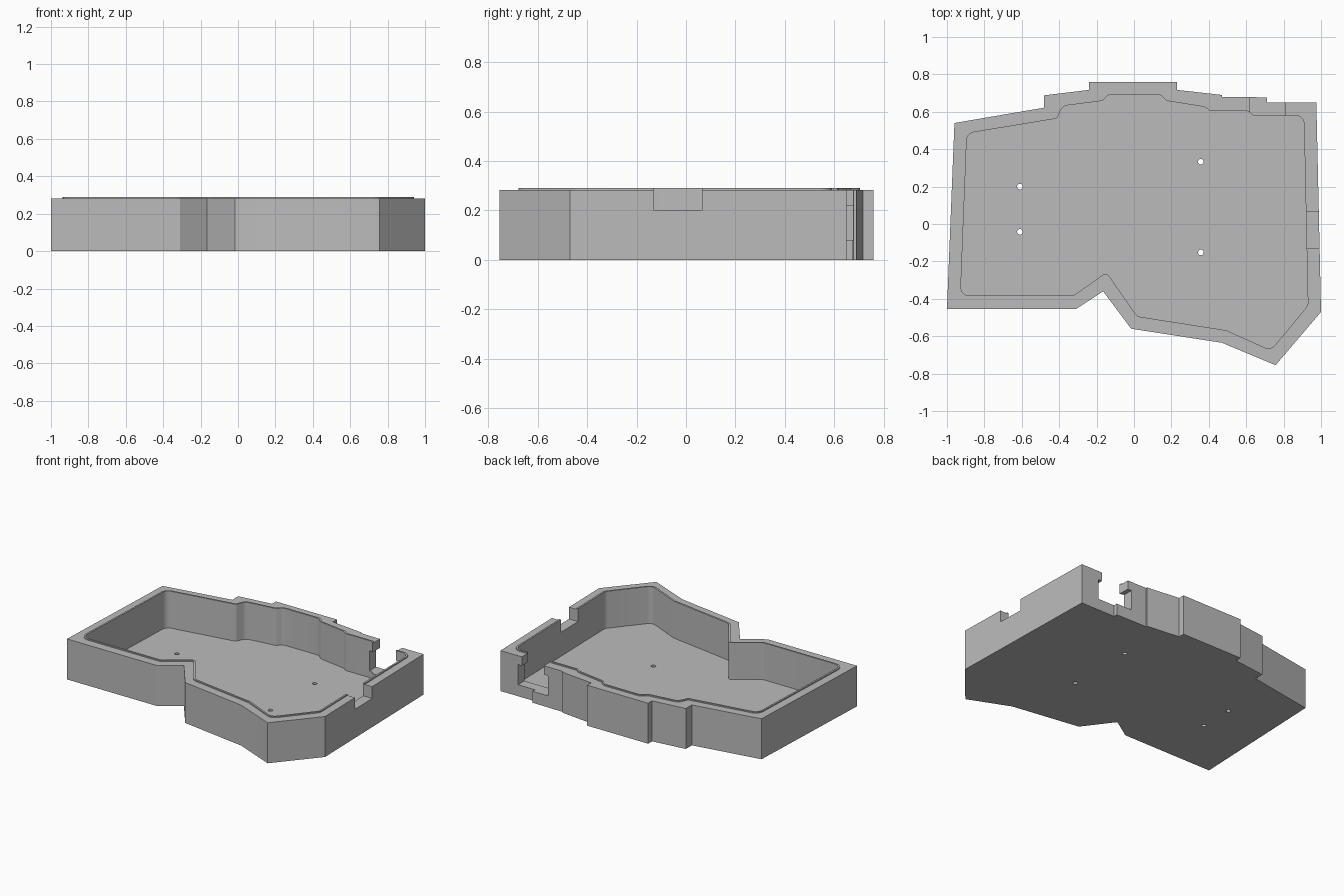
import bpy, bmesh, math
from mathutils import Vector

if "Cube" in bpy.data.objects:
    bpy.data.objects.remove(bpy.data.objects["Cube"], do_unlink=True)

grey = bpy.data.materials.new("plain grey")
grey.use_nodes = True
grey.diffuse_color = (0.5, 0.5, 0.5, 1)
grey.node_tree.nodes["Principled BSDF"].inputs["Base Color"].default_value = grey.diffuse_color


def offset(points, dist):
    """Move every side of a counter-clockwise outline inwards."""
    pts = [Vector(p) for p in points]
    out = []
    for i, p in enumerate(pts):
        a = (p - pts[i - 1]).normalized()
        b = (pts[(i + 1) % len(pts)] - p).normalized()
        na, nb = Vector((-a.y, a.x)), Vector((-b.y, b.x))
        out.append(p + (na + nb) * dist / (1 + na.dot(nb)))
    return out


def rounded(points, convex, concave, steps=5):
    """Round the corners of an outline with arcs."""
    pts = [Vector(p) for p in points]
    out = []
    for i, p in enumerate(pts):
        to_prev, to_next = pts[i - 1] - p, pts[(i + 1) % len(pts)] - p
        turn = to_next.cross(to_prev)
        radius = convex if turn > 0 else concave
        half = to_prev.angle(to_next) / 2
        reach = min(radius / math.tan(half), to_prev.length * 0.45, to_next.length * 0.45)
        start = p + to_prev.normalized() * reach
        end = p + to_next.normalized() * reach
        bisector = (to_prev.normalized() + to_next.normalized()).normalized()
        centre = p + bisector * reach / math.cos(half)
        sweep = (start - centre).angle_signed(end - centre)
        for k in range(steps + 1):
            t = -sweep * k / steps
            d = start - centre
            out.append(centre + Vector((d.x * math.cos(t) - d.y * math.sin(t),
                                        d.x * math.sin(t) + d.y * math.cos(t))))
    return out


def prism(name, points, bottom, top):
    bm = bmesh.new()
    face = bm.faces.new([bm.verts.new((p[0], p[1], bottom)) for p in points])
    raised = bmesh.ops.extrude_face_region(bm, geom=[face])["geom"]
    bmesh.ops.translate(bm, vec=(0, 0, top - bottom),
                        verts=[v for v in raised if isinstance(v, bmesh.types.BMVert)])
    bmesh.ops.recalc_face_normals(bm, faces=bm.faces)
    mesh = bpy.data.meshes.new(name)
    bm.to_mesh(mesh)
    bm.free()
    mesh.materials.append(grey)
    obj = bpy.data.objects.new(name, mesh)
    bpy.context.collection.objects.link(obj)
    return obj


def box(name, x0, x1, y0, y1, z0, z1):
    return prism(name, [(x0, y0), (x1, y0), (x1, y1), (x0, y1)], z0, z1)


def combine(target, tool, operation):
    mod = target.modifiers.new(tool.name, 'BOOLEAN')
    mod.operation, mod.solver, mod.object = operation, 'EXACT', tool
    tool.hide_render = True
    bpy.context.view_layer.objects.active = target
    bpy.ops.object.modifier_apply(modifier=mod.name)
    bpy.data.objects.remove(tool, do_unlink=True)


# Outer wall outline and the rim outline just inside it
outer = [(-1, -.455), (-.31, -.455), (-.165, -.36), (-.015, -.56), (.47, -.635),
         (.757, -.755), (1, -.47), (.975, .65), (.71, .65), (.71, .677), (.47, .68),
         (.47, .69), (.23, .717), (.23, .76), (-.24, .76), (-.24, .717),
         (-.48, .688), (-.48, .622), (-.96, .54)]
rim = [(-.94, -.395), (-.32, -.395), (-.15, -.275), (.01, -.505), (.49, -.58),
       (.735, -.69), (.942, -.44), (.92, .592), (.64, .592), (.615, .617), (.41, .617),
       (.385, .637), (.18, .67), (.145, .705), (-.14, .705), (-.175, .67),
       (-.39, .642), (-.42, .575), (-.905, .495)]

# Tray body with a thin raised rim around the hollow
case = prism("case_tray", outer, 0, .282)
combine(case, prism("raised_rim", rounded(rim, .055, .012), .15, .29), 'UNION')
combine(case, prism("hollow", rounded(offset(rim, .012), .045, .02), .033, .4), 'DIFFERENCE')

# Side notch, and back port slot that widens below its top
combine(case, box("side_notch", .85, 1.1, -.13, .065, .2, .4), 'DIFFERENCE')
combine(case, box("port_slot", .62, .81, .5, .8, .08, .4), 'DIFFERENCE')
combine(case, box("port_recess", .59, .84, .5, .8, .08, .22), 'DIFFERENCE')

# Screw holes through the floor
for x, y in ((-.61, .2), (-.61, -.042), (.357, .333), (.357, -.152)):
    ring = [(x + .015 * math.cos(a * math.tau / 24), y + .015 * math.sin(a * math.tau / 24))
            for a in range(24)]
    combine(case, prism("screw_hole", ring, -.1, .1), 'DIFFERENCE')

bpy.ops.object.select_all(action='DESELECT')
case.select_set(True)
bpy.context.view_layer.objects.active = case
bpy.ops.object.shade_smooth_by_angle(angle=math.radians(25))
